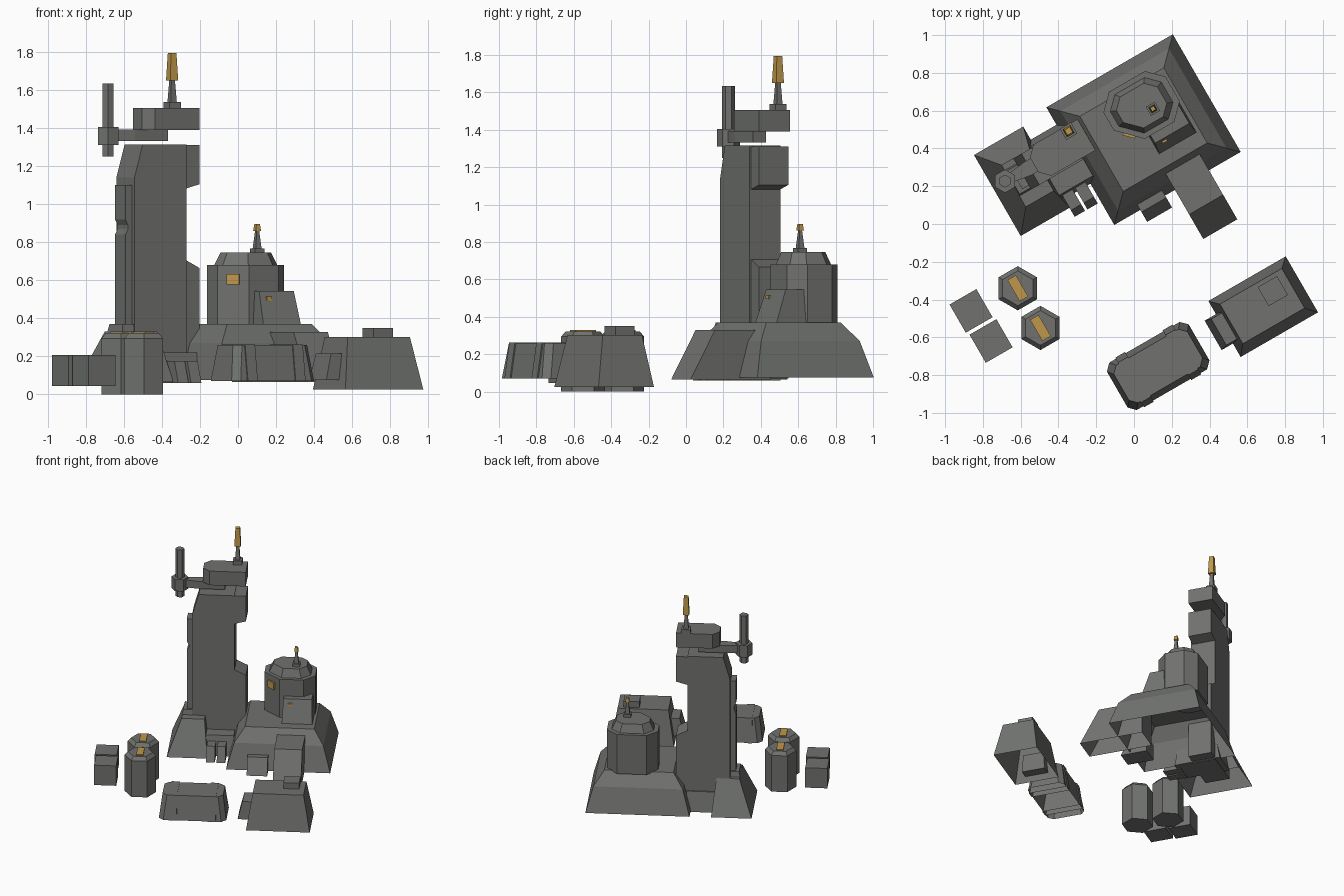
import bpy, bmesh, math

if "Cube" in bpy.data.objects:
    bpy.data.objects.remove(bpy.data.objects["Cube"])

ROT = math.radians(30)          # the whole site is turned 30 degrees about z


def material(name, rgb):
    m = bpy.data.materials.new(name)
    m.diffuse_color = (*rgb, 1)
    m.use_nodes = True
    m.node_tree.nodes["Principled BSDF"].inputs["Base Color"].default_value = m.diffuse_color
    return m


GREY = material("concrete_grey", (0.165, 0.17, 0.16))
GOLD = material("signal_gold", (0.52, 0.31, 0.07))


def finish(name, bm, mat):
    bmesh.ops.recalc_face_normals(bm, faces=bm.faces[:])
    me = bpy.data.meshes.new(name)
    bm.to_mesh(me)
    bm.free()
    me.materials.append(mat)
    ob = bpy.data.objects.new(name, me)
    ob.rotation_euler[2] = ROT
    bpy.context.collection.objects.link(ob)
    return ob


def loft(name, rings, mat=GREY, bottom=True):
    """Stack of (outline, z) rings joined by flat sides."""
    bm = bmesh.new()
    loops = [[bm.verts.new((x, y, z)) for x, y in pts] for pts, z in rings]
    n = len(loops[0])
    for a, b in zip(loops, loops[1:]):
        for i in range(n):
            j = (i + 1) % n
            bm.faces.new((a[i], a[j], b[j], b[i]))
    bm.faces.new(loops[-1])
    if bottom:
        bm.faces.new(loops[0][::-1])
    return finish(name, bm, mat)


def rect(x0, x1, y0, y1):
    return [(x0, y0), (x1, y0), (x1, y1), (x0, y1)]


def box(name, x0, x1, y0, y1, z0, z1, taper=(0, 0, 0, 0), mat=GREY, bottom=True):
    """Box whose top is inset by taper = left, right, front, back."""
    l, r, f, b = taper
    return loft(name, [(rect(x0, x1, y0, y1), z0),
                       (rect(x0 + l, x1 - r, y0 + f, y1 - b), z1)], mat, bottom)


def profile(name, pts, y0, y1, mat=GREY):
    """Side outline in x-z, extruded along y."""
    bm = bmesh.new()
    a = [bm.verts.new((x, y0, z)) for x, z in pts]
    b = [bm.verts.new((x, y1, z)) for x, z in pts]
    for i in range(len(pts)):
        j = (i + 1) % len(pts)
        bm.faces.new((a[i], a[j], b[j], b[i]))
    bm.faces.new(a)
    bm.faces.new(b)
    return finish(name, bm, mat)


def cut_rect(cx, cy, a, b, c, s=1.0):
    """Rectangle with cut corners; c = cuts front-left, front-right, back-right, back-left."""
    p = [(-a, -b + c[0]), (-a + c[0], -b), (a - c[1], -b), (a, -b + c[1]),
         (a, b - c[2]), (a - c[2], b), (-a + c[3], b), (-a, b - c[3])]
    return [(cx + x * s, cy + y * s) for x, y in p]


def ngon(cx, cy, r, n=6, turn=0.0):
    return [(cx + r * math.cos(turn + i * math.tau / n),
             cy + r * math.sin(turn + i * math.tau / n)) for i in range(n)]


def sq(cx, cy, s):
    return rect(cx - s / 2, cx + s / 2, cy - s / 2, cy + s / 2)


def antenna(name, x, y, levels, sizes):
    """Square foot, tapering stem and gold tip."""
    z0, z1, z2, z3 = levels
    foot, s0, s1, t0, t1 = sizes
    loft(name + "_foot", [(sq(x, y, foot), z0), (sq(x, y, foot), z1)])
    loft(name + "_stem", [(sq(x, y, s0), z1), (sq(x, y, s1), z2)])
    loft(name + "_tip", [(sq(x, y, t0), z2), (sq(x, y, t1), z3)], GOLD)


# main building: sloped two-stage base
BASE = (-0.093, 0.68, 0.048, 0.767)


def base_ring(i):
    return rect(BASE[0] + i, BASE[1] - i, BASE[2] + i, BASE[3] - i)


loft("main_base", [(base_ring(0), 0.075), (base_ring(0.055), 0.27),
                   (base_ring(0.13), 0.37)], bottom=False)

# upper block with cut corners and stepped roof
CUT = (0.12, 0.08, 0.08, 0.08)
C = (0.345, 0.517, 0.19, 0.155)
loft("upper_block", [(cut_rect(*C, CUT), 0.36), (cut_rect(*C, CUT), 0.68)])
loft("upper_roof", [(cut_rect(*C, CUT, 0.82), 0.68), (cut_rect(*C, CUT, 0.66), 0.745)])
antenna("short_antenna", 0.392, 0.478, (0.745, 0.768, 0.86, 0.895),
        (0.055, 0.034, 0.016, 0.03, 0.022))

# gold lamp on the diagonal front corner of the block
lamp = box("front_lamp", -0.034, 0.034, -0.012, 0.015, -0.028, 0.028, mat=GOLD)
mx, my = 0.345 - 0.13, 0.517 - 0.095
lamp.location = (mx * math.cos(ROT) - my * math.sin(ROT),
                 mx * math.sin(ROT) + my * math.cos(ROT), 0.605)
lamp.rotation_euler[2] = ROT - math.pi / 4

# annex, front wing and entrance block
box("annex", 0.30, 0.53, 0.245, 0.44, 0.34, 0.545, (0.01, 0.01, 0.07, 0))
box("annex_lamp", 0.345, 0.375, 0.293, 0.33, 0.495, 0.515, mat=GOLD)
box("front_wing", 0.278, 0.486, -0.252, 0.24, 0.065, 0.328, (0, 0, 0.15, 0), bottom=False)
box("entrance_block", 0.066, 0.218, -0.025, 0.18, 0.065, 0.19, (0, 0, 0.06, 0))

# tall tower with slanted shoulder
profile("tower", [(-0.38, 0.06), (-0.38, 1.14), (-0.33, 1.315), (-0.065, 1.315),
                  (-0.065, 0.06)], 0.43, 0.62)
profile("tower_overhang", [(-0.07, 1.08), (-0.07, 1.31), (0.02, 1.31), (0.02, 1.105)],
        0.44, 0.62)
profile("tower_buttress", [(-0.07, 0.07), (-0.07, 0.71), (0.02, 0.665), (0.02, 0.07)],
        0.44, 0.62)
profile("tower_duct", [(-0.37, 0.33), (-0.42, 0.33), (-0.42, 0.84), (-0.405, 0.87),
                       (-0.405, 0.89), (-0.42, 0.92), (-0.42, 1.1), (-0.37, 1.1)],
        0.455, 0.565)
box("duct_foot", -0.455, -0.36, 0.43, 0.59, 0.32, 0.37, (0.01, 0, 0.01, 0.01))

# tower cap, arm and hub with mast
CAP = cut_rect(-0.141, 0.535, 0.16, 0.095, (0.05, 0, 0, 0.05))
loft("tower_cap", [(CAP, 1.39), (CAP, 1.505)])
ARM = [(-0.48, 0.518), (-0.34, 0.495), (-0.14, 0.495),
       (-0.14, 0.575), (-0.34, 0.575), (-0.48, 0.558)]
loft("arm", [(ARM, 1.332), (ARM, 1.392)])
for part, r, z0, z1 in (("arm_hub", 0.062, 1.31, 1.405), ("arm_mast", 0.034, 1.25, 1.635)):
    ring = ngon(-0.478, 0.538, r)
    loft(part, [(ring, z0), (ring, z1)])
antenna("tall_antenna", -0.054, 0.599, (1.505, 1.537, 1.65, 1.795),
        (0.068, 0.036, 0.022, 0.047, 0.033))

# sloped tower foot, connecting plinth and pipe blocks
box("tower_foot", -0.551, -0.25, 0.245, 0.74, 0.065, 0.33, (0.1, 0.03, 0.12, 0.12),
    bottom=False)
box("plinth", -0.27, -0.06, 0.30, 0.66, 0.065, 0.22, (0, 0, 0.03, 0.03))
for i, x in enumerate((-0.253, -0.175)):
    box(f"pipe_block_{i + 1}", x, x + 0.063, 0.19, 0.33, 0.06, 0.175, (0, 0, 0.04, 0))

# low store with cut corners and straps
K = (0.035,) * 4
loft("low_store", [(cut_rect(-0.265, -0.715, 0.25, 0.145, K), 0.07),
                   (cut_rect(-0.265, -0.715, 0.225, 0.115, K), 0.26)], bottom=False)
for i, x in enumerate((-0.41, -0.12)):
    box(f"store_strap_{i + 1}", x - 0.03, x + 0.03, -0.867, -0.563, 0.07, 0.263,
        (0, 0, 0.03, 0.03), bottom=False)

# sloped shed with roof hatch and side block
box("shed", 0.137, 0.61, -0.892, -0.55, 0.025, 0.302, (0.045, 0.05, 0.055, 0.045),
    bottom=False)
box("shed_hatch", 0.40, 0.518, -0.733, -0.617, 0.295, 0.35)
box("shed_side_block", 0.068, 0.22, -0.81, -0.63, 0.075, 0.215, (0.035, 0, 0.01, 0.01))

# two hexagonal drums with gold handles
for i, (x, y) in enumerate(((-0.703, 0.013), (-0.704, -0.229))):
    r0, r1 = ngon(x, y, 0.117, 6, math.pi / 3), ngon(x, y, 0.092, 6, math.pi / 3)
    loft(f"drum_{i + 1}", [(r0, 0), (r0, 0.295), (r1, 0.322)])
    box(f"drum_handle_{i + 1}", x - 0.026, x + 0.026, y - 0.065, y + 0.065, 0.315, 0.33,
        mat=GOLD)

# two crates
for i, (x, y) in enumerate(((-0.977, 0.033), (-0.965, -0.158))):
    box(f"crate_{i + 1}", x - 0.082, x + 0.082, y - 0.086, y + 0.086, 0.045, 0.207)
